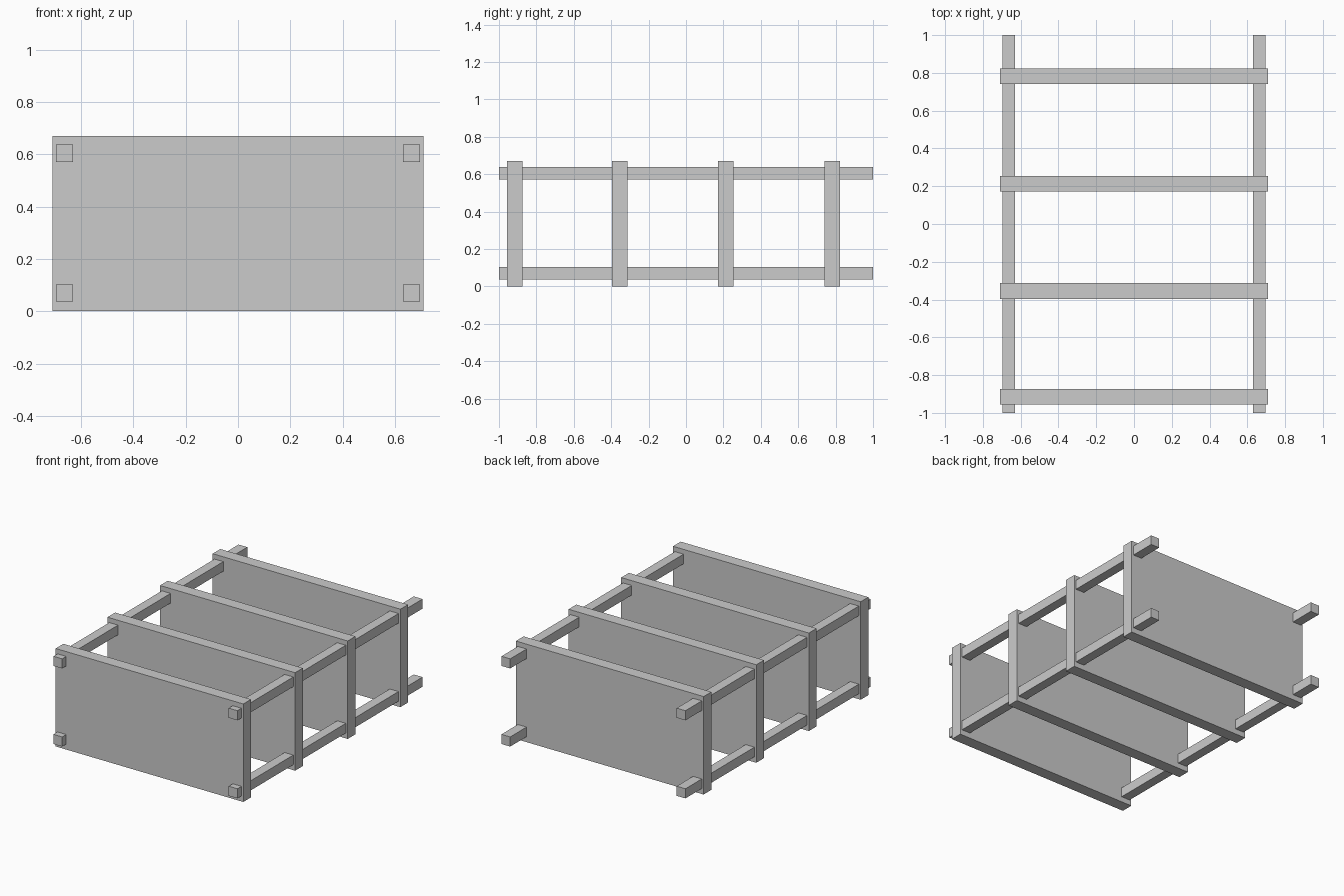
import bpy

if "Cube" in bpy.data.objects:
    bpy.data.objects.remove(bpy.data.objects["Cube"])


def box(name, center, size):
    bpy.ops.mesh.primitive_cube_add(size=1, location=center)
    ob = bpy.context.object
    ob.name = name
    ob.scale = size
    bpy.ops.object.transform_apply(location=False, rotation=False, scale=True)
    return ob


HEIGHT = 0.67

# Four shelf boards standing on edge (the rack lies on its back)
for i, y in enumerate((-0.915, -0.355, 0.213, 0.782)):
    box(f"shelf_board_{i + 1}", (0, y, HEIGHT / 2), (1.42, 0.083, HEIGHT))

# Four square posts running through the board corners
for side, x in (("left", -0.663), ("right", 0.663)):
    for level, z in (("lower", 0.07), ("upper", 0.604)):
        box(f"{side}_{level}_post", (x, 0, z), (0.066, 2.0, 0.066))
